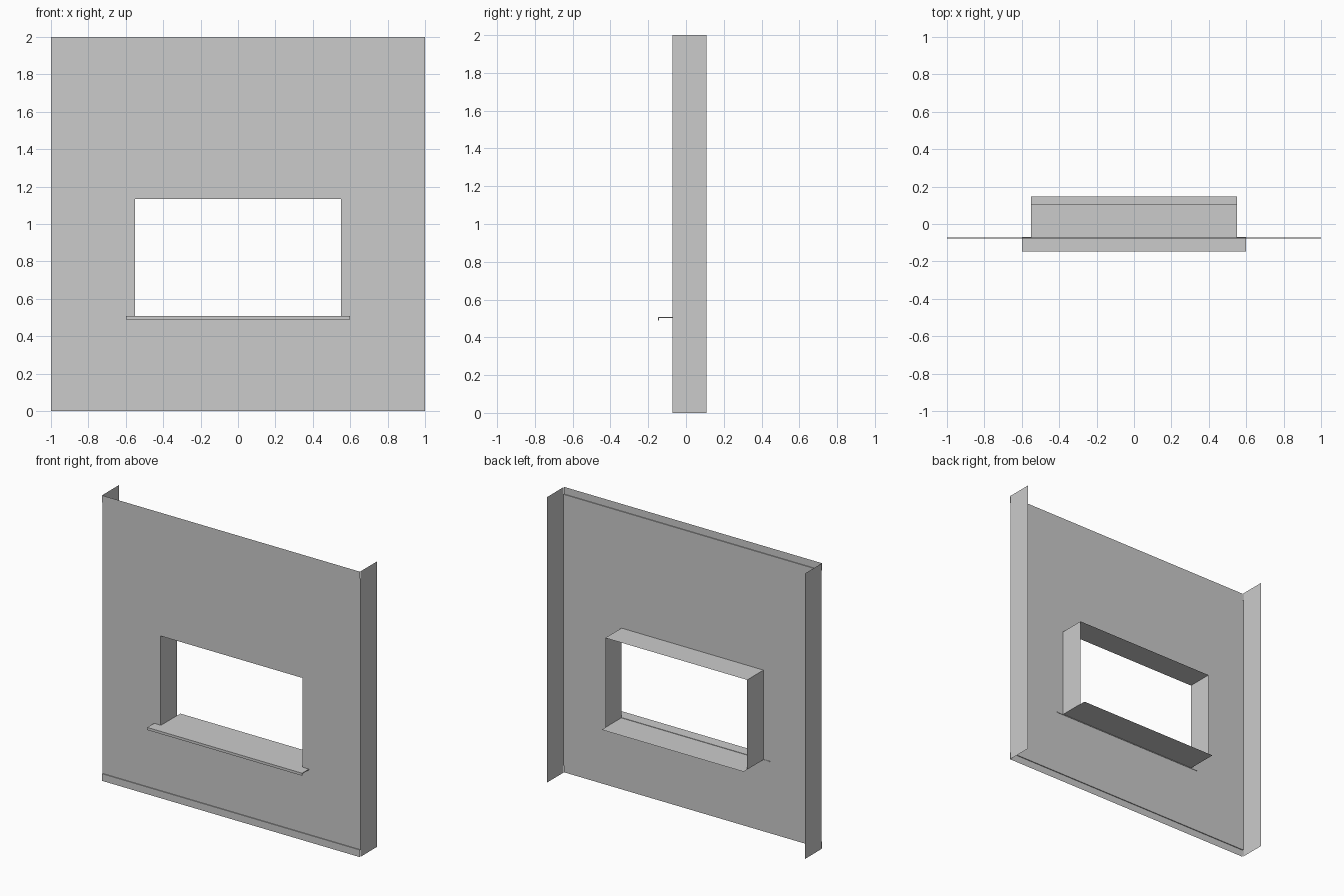
import bpy, bmesh

if "Cube" in bpy.data.objects:
    bpy.data.objects.remove(bpy.data.objects["Cube"])

FRONT, BACK, STEP = -0.072, 0.108, 0.006   # wall face, reveal depth, edge strip offset
OPEN_X, OPEN_LOW, OPEN_HIGH = 0.55, 0.505, 1.133


def sheet(name, quads):
    """Thin sheet object from a few quads, welded at shared corners."""
    bm = bmesh.new()
    for quad in quads:
        bm.faces.new([bm.verts.new(p) for p in quad])
    bmesh.ops.remove_doubles(bm, verts=bm.verts, dist=1e-5)
    me = bpy.data.meshes.new(name)
    bm.to_mesh(me)
    bm.free()
    ob = bpy.data.objects.new(name, me)
    bpy.context.collection.objects.link(ob)
    return ob


def front_quad(x0, x1, z0, z1, y):
    return [(x0, y, z0), (x1, y, z0), (x1, y, z1), (x0, y, z1)]


def flat_quad(half, y0, y1, z):
    return [(-half, y0, z), (half, y0, z), (half, y1, z), (-half, y1, z)]


def side_quad(x, y0, y1, z0, z1):
    return [(x, y0, z0), (x, y1, z0), (x, y1, z1), (x, y0, z1)]


# front wall face, a grid of panels with the window cell left out
xs = [-1, -OPEN_X, OPEN_X, 1]
zs = [0.05, OPEN_LOW, OPEN_HIGH, 1.95]
sheet("wall_face", [front_quad(xs[i], xs[i + 1], zs[j], zs[j + 1], FRONT)
                    for i in range(3) for j in range(3) if (i, j) != (1, 1)])

# slightly raised strips along the top and bottom edges
for name, z0, z1, ledge in (("top_strip", 1.95, 2, 1.95), ("bottom_strip", 0, 0.05, 0.05)):
    sheet(name, [front_quad(-1, 1, z0, z1, FRONT - STEP),
                 flat_quad(1, FRONT - STEP, FRONT, ledge)])

# end flanges of the wall
for name, x in (("left_flange", -1), ("right_flange", 1)):
    sheet(name, [side_quad(x, FRONT, BACK, 0, 2)])

# window reveal: head and two jambs
sheet("window_reveal", [flat_quad(OPEN_X, FRONT, BACK, OPEN_HIGH)] +
      [side_quad(x, FRONT, BACK, OPEN_LOW, OPEN_HIGH) for x in (-OPEN_X, OPEN_X)])

# inner sill board, projecting past the reveal at the back
sheet("inner_sill", [flat_quad(OPEN_X, FRONT, 0.148, OPEN_LOW)])

# outer sill with a drip lip, extruded from its side profile
profile = [(-0.148, 0.49), (-0.142, 0.49), (-0.142, 0.502),
           (-0.069, 0.502), (-0.069, 0.508), (-0.148, 0.508)]
bm = bmesh.new()
face = bm.faces.new([bm.verts.new((-0.6, y, z)) for y, z in profile])
ext = bmesh.ops.extrude_face_region(bm, geom=[face], use_keep_orig=True)
bmesh.ops.translate(bm, vec=(1.2, 0, 0),
                    verts=[g for g in ext["geom"] if isinstance(g, bmesh.types.BMVert)])
bmesh.ops.recalc_face_normals(bm, faces=bm.faces)
mesh = bpy.data.meshes.new("outer_sill")
bm.to_mesh(mesh)
bm.free()
bpy.context.collection.objects.link(bpy.data.objects.new("outer_sill", mesh))
